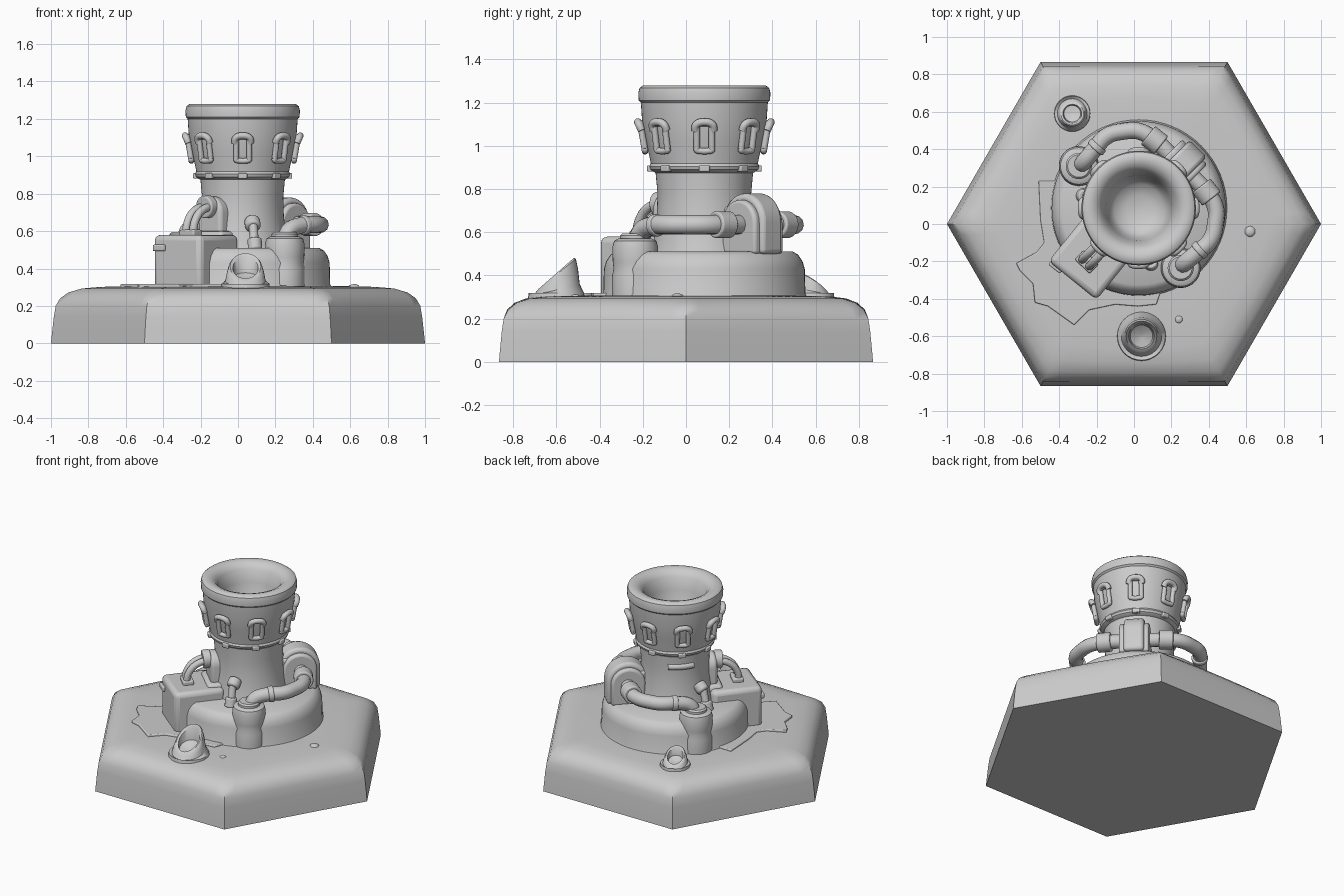
import bpy, bmesh
from math import sin, cos, pi, radians, tau
from mathutils import Vector, Matrix

if "Cube" in bpy.data.objects:
    bpy.data.objects.remove(bpy.data.objects["Cube"])

CX, CY = 0.025, 0.085          # axis of the turret


def finish(name, bm, bevel=0.0, angle=35):
    bmesh.ops.recalc_face_normals(bm, faces=bm.faces)
    me = bpy.data.meshes.new(name)
    bm.to_mesh(me)
    bm.free()
    ob = bpy.data.objects.new(name, me)
    bpy.context.collection.objects.link(ob)
    if bevel:
        m = ob.modifiers.new("bevel", 'BEVEL')
        m.width, m.segments = bevel, 3
    bpy.ops.object.select_all(action='DESELECT')
    ob.select_set(True)
    bpy.context.view_layer.objects.active = ob
    bpy.ops.object.shade_smooth_by_angle(angle=radians(angle))
    return ob


def skin(name, rings, angle=35):
    """Join rings of points into a closed body."""
    bm = bmesh.new()
    vr = [[bm.verts.new(p) for p in r] for r in rings]
    n = len(vr[0])
    for a, b in zip(vr, vr[1:]):
        for i in range(n):
            bm.faces.new((a[i], a[(i + 1) % n], b[(i + 1) % n], b[i]))
    bm.faces.new(vr[0])
    bm.faces.new(vr[-1])
    return finish(name, bm, angle=angle)


def lathe(name, profile, x, y, n=64, angle=35):
    return skin(name, [[(x + r * cos(tau * i / n), y + r * sin(tau * i / n), z)
                        for i in range(n)] for r, z in profile], angle)


def placed(x, y, z, deg):
    return Matrix.Translation((x, y, z)) @ Matrix.Rotation(radians(deg), 4, 'Z')


def polar(deg, r):
    return CX + r * cos(radians(deg)), CY + r * sin(radians(deg))


def box(name, size, x, y, z, deg, bevel):
    bm = bmesh.new()
    bmesh.ops.create_cube(bm, size=1, matrix=placed(x, y, z, deg) @ Matrix.Diagonal((*size, 1)))
    return finish(name, bm, bevel)


def arch(name, r, zc, z0, depth, x, y, deg, bevel=0.015):
    """Round-topped slab, extruded along its local x."""
    bm = bmesh.new()
    pts = [(r * cos(pi * i / 16), zc + r * sin(pi * i / 16)) for i in range(17)]
    pts += [(-r, z0), (r, z0)]
    f = bm.faces.new([bm.verts.new((-depth / 2, a, b)) for a, b in pts])
    ext = bmesh.ops.extrude_face_region(bm, geom=[f])
    bmesh.ops.translate(bm, vec=(depth, 0, 0), verts=[v for v in ext['geom'] if isinstance(v, bmesh.types.BMVert)])
    bm.transform(placed(x, y, 0, deg))
    return finish(name, bm, bevel)


def rod(name, a, b, r, bevel=0.008):
    a, b = Vector(a), Vector(b)
    bm = bmesh.new()
    m = Matrix.Translation((a + b) / 2) @ (b - a).to_track_quat('Z', 'Y').to_matrix().to_4x4()
    bmesh.ops.create_cone(bm, cap_ends=True, segments=28, radius1=r, radius2=r, depth=(b - a).length, matrix=m)
    return finish(name, bm, bevel)


def tube(name, pts, r, closed=False):
    cu = bpy.data.curves.new(name, 'CURVE')
    cu.dimensions, cu.bevel_depth, cu.bevel_resolution = '3D', r, 4
    cu.resolution_u, cu.use_fill_caps = 8, True
    s = cu.splines.new('BEZIER')
    s.bezier_points.add(len(pts) - 1)
    for bp, p in zip(s.bezier_points, pts):
        bp.co = p
        bp.handle_left_type = bp.handle_right_type = 'AUTO'
    s.use_cyclic_u = closed
    ob = bpy.data.objects.new(name, cu)
    bpy.context.collection.objects.link(ob)
    return ob


def swap(p):
    """Mirror across the diagonal plane through the turret axis."""
    return (p[1] - CY + CX, p[0] - CX + CY, p[2])


# Hexagonal base: hexagon below, melting into a round top
def base_ring(c, z, round_, n=96):
    ring = []
    for i in range(n):
        a = tau * i / n
        h = c * cos(pi / 6) / cos((a % (pi / 3)) - pi / 6)
        r = h * (1 - round_) + 0.91 * c * round_
        ring.append((r * cos(a), r * sin(a), z))
    return ring


skin("hex_base", [base_ring(*p) for p in (
    (1, 0, 0), (.995, .05, 0), (.985, .14, 0), (.975, .2, 0), (.955, .24, .04), (.915, .272, .1),
    (.85, .293, .2), (.76, .302, .4), (.6, .306, .8), (.3, .307, 1))], 40)

# Round plinth and neck
lathe("plinth", [(.48, .29), (.468, .315), (.465, .43), (.455, .465), (.435, .495), (.41, .51), (.1, .51)], CX, CY)
lathe("neck", [(.25, .5), (.235, .56), (.22, .68), (.217, .78), (.228, .9)], CX, CY)

# Muzzle head with open bore
lathe("muzzle", [(.2, .875), (.228, .875), (.25, .89), (.255, .905), (.248, .918), (.252, .94), (.27, 1.02),
                 (.288, 1.11), (.294, 1.2), (.304, 1.21), (.306, 1.245), (.3, 1.268), (.285, 1.279),
                 (.255, 1.28), (.225, 1.268), (.2, 1.24), (.175, 1.16), (.158, 1.05), (.13, 1.01), (.07, .985), (.01, .98)],
      CX, CY)

# Eight rimmed vents around the head, with clips below
for k in range(8):
    a = 45 * k
    m = placed(CX, CY, 0, a)
    path = []
    for i in range(16):
        t = tau * i / 16
        u = .035 * max(-1, min(1, 1.4 * cos(t)))
        z = 1.04 + .045 * max(-1, min(1, 3 * sin(t))) + .02 * sin(t)
        path.append(m @ Vector((.272 + (z - .96) * .17, u, z)))
    tube("vent_rim", path, .015, True)
    tube("vent_hood", [m @ Vector(p) for p in (
        (.29, -.043, 1.07), (.302, -.037, 1.098), (.308, 0, 1.11), (.302, .037, 1.098), (.29, .043, 1.07))], .018)
    x, y = polar(a, .25)
    box("clip", (.03, .05, .03), x, y, .895, a, .006)

# Pump housing on the back-right diagonal
hx, hy = polar(45, .315)
arch("pump_housing", .135, .645, .5, .13, hx, hy, 135, .02)
arch("pump_flange", .11, .64, .5, .19, hx, hy, 135, .015)
box("pump_mount", (.2, .15, .22), *polar(45, .24), .61, 45, .02)

# Mirrored feed lines: canister, pipe, collars and small valve
pipe = [(.255, -.225, .55), (.272, -.208, .6), (.335, -.155, .63), (.41, -.085, .635),
        (.435, 0, .635), (.435, .09, .635), (.38, .18, .635), (.28, .28, .635)]
for f in (lambda p: p, swap):
    cx, cy, _ = f((.25, -.235, 0))
    lathe("canister", [(.107, .3), (.107, .4), (.1, .43), (.104, .46), (.106, .53), (.098, .56), (.08, .57), (.02, .57)], cx, cy, 40)
    lathe("canister_collar", [(.07, .56), (.07, .585), (.06, .595), (.02, .595)], cx, cy, 32)
    tube("feed_pipe", [f(p) for p in pipe], .045)
    rod("pipe_collar", f((.415, .135, .635)), f((.36, .205, .635)), .062)
    rod("elbow_collar", f((.34, -.15, .63)), f((.365, -.127, .633)), .052)
    rod("valve_stem", f((.09, -.21, .5)), f((.08, -.17, .64)), .024)
    rod("valve_foot", f((.092, -.215, .5)), f((.088, -.2, .56)), .038)
    rod("valve_cap", f((.081, -.178, .62)), f((.075, -.13, .66)), .042, .015)

# Generator box, its outlet slot, and the plate on the neck
gx, gy = polar(226, .36)
box("generator_box", (.33, .33, .29), gx, gy, .435, 231, .03)
sx, sy = (placed(gx, gy, 0, 231) @ Vector((.165, -.115, 0))).xy
box("generator_slot", (.03, .08, .035), sx, sy, .51, 231, .008)
arch("neck_plate", .085, .7, .5, .12, *polar(226, .2), 226, .02)
box("neck_foot", (.12, .24, .1), *polar(226, .23), .55, 226, .025)

# Twin hoses from the box to the neck
bx, by = polar(226, .40)
box("hose_block", (.07, .11, .035), bx, by, .59, 226, .01)
m = placed(CX, CY, 0, 226)
for u in (-.026, .026):
    tube("hose", [m @ Vector(p) for p in ((.41, u, .58), (.395, u, .65), (.34, u, .71), (.24, u, .735))], .022)
rod("hose_collar", m @ Vector((.3, 0, .728)), m @ Vector((.25, 0, .732)), .06)

# Raised slot on the back of the neck
m = placed(CX, CY, 0, 135)
tube("neck_slot", [m @ Vector((.217 * cos(t), .217 * sin(t), .8)) for t in (-.38, -.19, 0, .19, .38)], .02)


# Ground vents: short tubes with an oblique mouth
def ground_vent(name, x, y, deg, s, h):
    prof = [(.135, -.03), (.128, .015), (.108, .03), (.1, .07), (.09, .1), (.082, .107), (.068, .1), (.06, .05), (.01, .03)]
    d = radians(deg)
    rings = []
    for r, z in prof:
        ring = []
        for i in range(32):
            a = tau * i / 32
            zz = z * h * (1 - 8.2 * r * cos(a - d)) if z > .02 else z
            ring.append((x + s * r * cos(a), y + s * r * sin(a), .303 + zz))
        rings.append(ring)
    skin(name, rings)


ground_vent("front_vent", .04, -.6, 270, 1, 1)
ground_vent("back_vent", -.33, .59, 110, .74, .6)

# Spilled slab around the generator
bm = bmesh.new()
outline = [(-.51, .23), (-.5, .02), (-.48, -.1), (-.52, -.15), (-.63, -.21), (-.61, -.25), (-.54, -.32), (-.53, -.42),
           (-.46, -.44), (-.32, -.54), (-.24, -.46), (-.1, -.43), (.02, -.44), (.12, -.43), (.14, -.37), (0, -.1), (-.4, .23)]
f = bm.faces.new([bm.verts.new((x, y, .28)) for x, y in outline])
ext = bmesh.ops.extrude_face_region(bm, geom=[f])
bmesh.ops.translate(bm, vec=(0, 0, .038), verts=[v for v in ext['geom'] if isinstance(v, bmesh.types.BMVert)])
finish("ground_slab", bm, .006)

# Pebbles
for x, y, r in ((.62, -.04, .03), (.24, -.51, .022)):
    bm = bmesh.new()
    bmesh.ops.create_icosphere(bm, subdivisions=2, radius=r, matrix=Matrix.Translation((x, y, .302)) @ Matrix.Diagonal((1, 1, .5, 1)))
    finish("pebble", bm)
